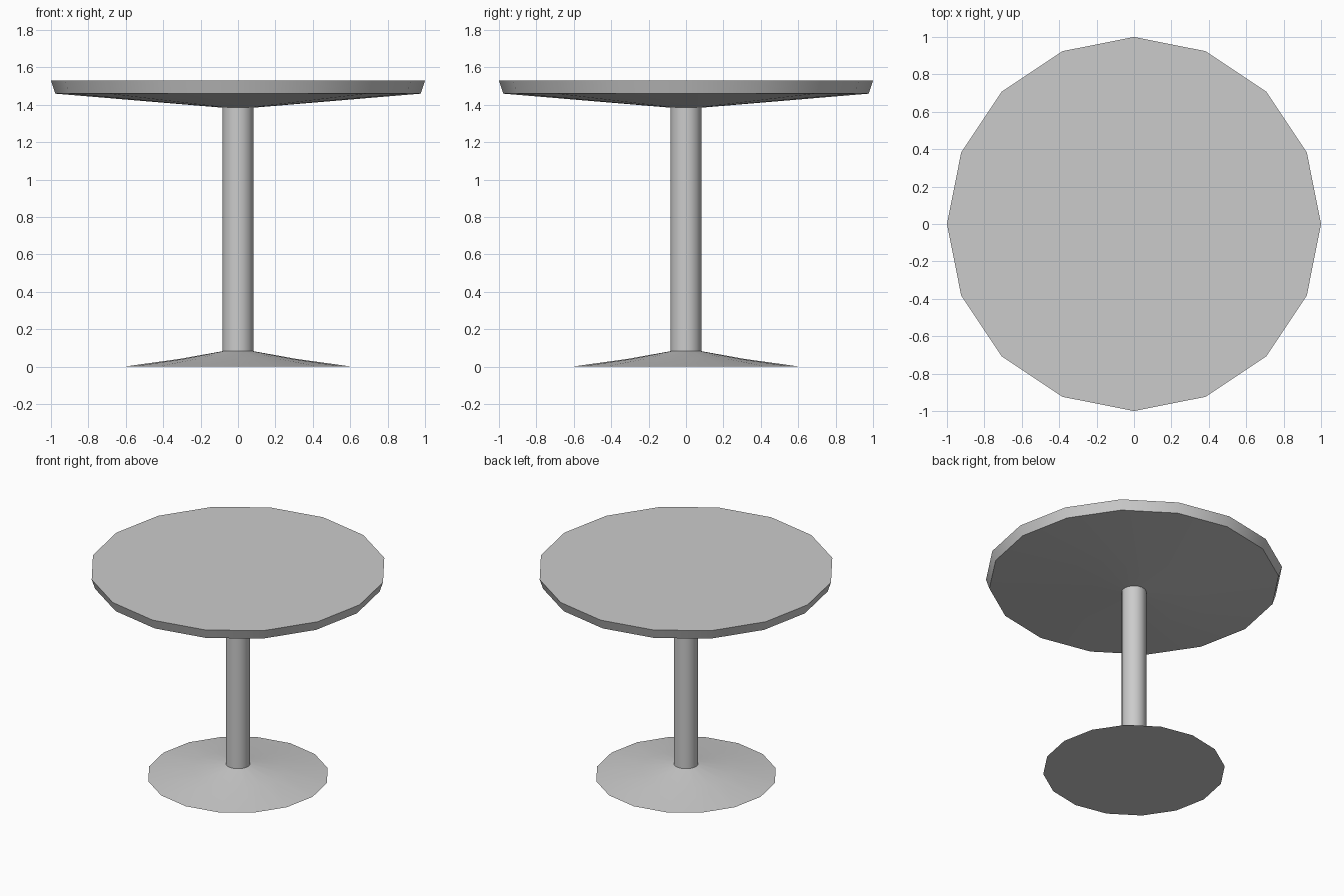
import bpy, bmesh
from math import cos, sin, tau, radians

if "Cube" in bpy.data.objects:
    bpy.data.objects.remove(bpy.data.objects["Cube"])

SIDES = 16


def lathe(name, profile, cap_bottom=False, cap_top=False):
    """Spin a bottom-to-top (radius, z) profile around the z axis."""
    bm = bmesh.new()
    rings = [[bm.verts.new((r * cos(tau * i / SIDES), r * sin(tau * i / SIDES), z))
              for i in range(SIDES)] for r, z in profile]
    for low, high in zip(rings, rings[1:]):
        for i in range(SIDES):
            j = (i + 1) % SIDES
            bm.faces.new((low[i], low[j], high[j], high[i]))
    if cap_bottom:
        bm.faces.new(rings[0][::-1])
    if cap_top:
        bm.faces.new(rings[-1])
    mesh = bpy.data.meshes.new(name)
    bm.to_mesh(mesh)
    bm.free()
    obj = bpy.data.objects.new(name, mesh)
    bpy.context.collection.objects.link(obj)
    bpy.ops.object.select_all(action='DESELECT')
    obj.select_set(True)
    bpy.context.view_layer.objects.active = obj
    bpy.ops.object.shade_smooth_by_angle(angle=radians(30))
    return obj


# Shallow conical foot, flat underneath
lathe("base", [(0.613, 0), (0.31, 0.042), (0.083, 0.083)], cap_bottom=True)

# Slim central post
lathe("column", [(0.083, 0.083), (0.083, 1.385)])

# Round top with sloped underside and slightly flared rim
lathe("tabletop", [(0.083, 1.385), (0.977, 1.46), (1.0, 1.53)], cap_top=True)
